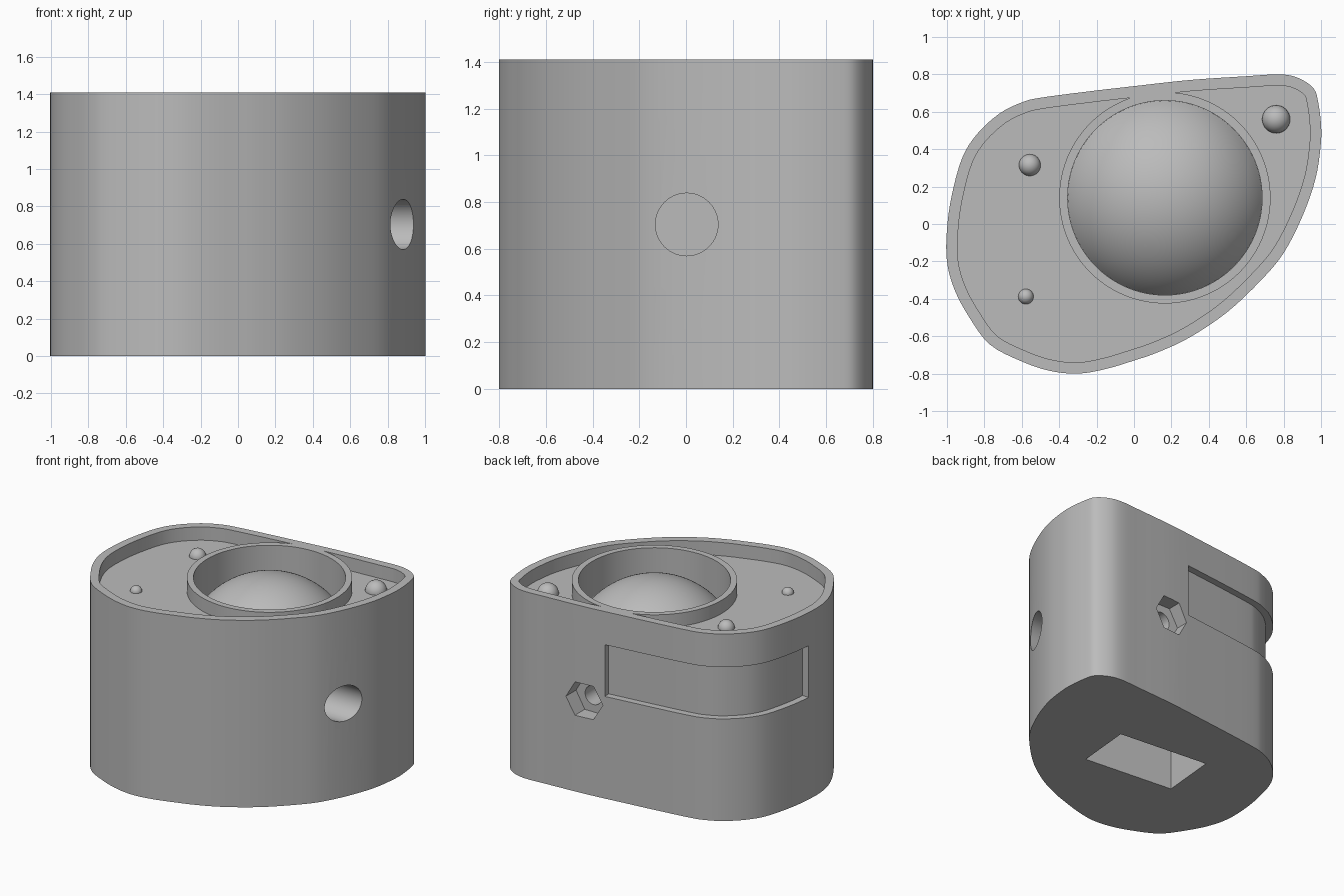
import bpy
import bmesh
from math import sin, cos, pi, radians
from mathutils import Matrix, Vector

if "Cube" in bpy.data.objects:
    bpy.data.objects.remove(bpy.data.objects["Cube"])

TOP, FLOOR, LIP = 1.41, 1.31, 0.06
WELL = Vector((0.165, 0.14))

grey = bpy.data.materials.new("plain_grey")
grey.use_nodes = True
grey.diffuse_color = (0.5, 0.5, 0.5, 1)
grey.node_tree.nodes["Principled BSDF"].inputs["Base Color"].default_value = (0.5, 0.5, 0.5, 1)


def make(name, bm):
    bmesh.ops.recalc_face_normals(bm, faces=bm.faces)
    mesh = bpy.data.meshes.new(name)
    bm.to_mesh(mesh)
    bm.free()
    mesh.materials.append(grey)
    obj = bpy.data.objects.new(name, mesh)
    bpy.context.collection.objects.link(obj)
    return obj


def prism(name, pts, z0, z1, matrix=None):
    """Extrude a flat outline along z, then place it."""
    bm = bmesh.new()
    face = bm.faces.new([bm.verts.new((p[0], p[1], z0)) for p in pts])
    new = bmesh.ops.extrude_face_region(bm, geom=[face])["geom"]
    bmesh.ops.translate(bm, vec=(0, 0, z1 - z0),
                        verts=[g for g in new if isinstance(g, bmesh.types.BMVert)])
    if matrix:
        bm.transform(matrix)
    return make(name, bm)


def ring_points(radius, count, centre=(0, 0)):
    return [(centre[0] + radius * cos(2 * pi * i / count),
             centre[1] + radius * sin(2 * pi * i / count)) for i in range(count)]


def cut(target, cutter):
    mod = target.modifiers.new("cut", "BOOLEAN")
    mod.operation, mod.solver, mod.object = "DIFFERENCE", "EXACT", cutter
    select(target)
    bpy.ops.object.modifier_apply(modifier=mod.name)
    bpy.data.objects.remove(cutter)


def select(obj):
    bpy.ops.object.select_all(action="DESELECT")
    obj.select_set(True)
    bpy.context.view_layer.objects.active = obj


def smooth(obj):
    select(obj)
    bpy.ops.object.shade_smooth_by_angle(angle=radians(30))


def spline(ctrl, steps):
    """Closed smooth curve through the control points."""
    out, n = [], len(ctrl)
    for i in range(n):
        a, b, c, d = (Vector(ctrl[(i + k) % n]) for k in (-1, 0, 1, 2))
        for s in range(steps):
            t = s / steps
            out.append(0.5 * (2 * b + (c - a) * t + (2 * a - 5 * b + 4 * c - d) * t ** 2
                              + (3 * b - a - 3 * c + d) * t ** 3))
    return out


def inset(pts, dist):
    """Move a counter-clockwise outline inwards."""
    out = []
    for i, p in enumerate(pts):
        t = (pts[(i + 1) % len(pts)] - pts[i - 1]).normalized()
        out.append(p + Vector((-t.y, t.x)) * dist)
    return out


# Body outline, counter-clockwise from the back corner
outline = spline([
    (.78, .80), (.6, .79), (.3, .77), (0, .737), (-.25, .708), (-.5, .675), (-.6, .65),
    (-.72, .59), (-.84, .48), (-.92, .35), (-.975, .15), (-1, -.03), (-1, -.2), (-.96, -.35),
    (-.88, -.5), (-.77, -.645), (-.6, -.735), (-.45, -.785), (-.3, -.8), (-.15, -.775),
    (0, -.73), (.13, -.685), (.3, -.605), (.5, -.47), (.68, -.3), (.8, -.155), (.9, .04),
    (.97, .24), (.998, .42), (1, .53), (.985, .65), (.96, .725), (.88, .78)], 4)
body = prism("body", outline, 0, TOP)

# Sunken top deck that leaves the outer lip and the round collar standing
deck = prism("deck_cutter", inset(outline, LIP), FLOOR, TOP + 0.2)
cut(deck, prism("collar_keeper", ring_points(0.565, 96, WELL), FLOOR - 0.1, TOP + 0.3))
cut(body, deck)
cut(body, prism("well_cutter", ring_points(0.52, 96, WELL), 1.0, TOP + 0.2))

# Slanted rectangular socket underneath
slot = [(-.355, -.21), (.355, -.21), (.355, .21), (-.355, .21)]
cut(body, prism("socket_cutter", slot, -0.1, 0.6,
                Matrix.Translation((-0.064, 0.05, 0)) @ Matrix.Rotation(radians(-5.2), 4, "Z")))

# Round hole in the left side
cut(body, prism("side_hole_cutter", ring_points(0.134, 64), 0.42, 1.2,
                Matrix.Translation((0, 0.003, 0.704)) @ Matrix.Rotation(pi / 2, 4, "Y")))

# Hexagonal recess with a screw hole in the back
into_back = Matrix.Translation((0.31, 0, 0.7)) @ Matrix.Rotation(-pi / 2, 4, "X")
cut(body, prism("hex_cutter", ring_points(0.145, 6), 0.66, 1.0, into_back))
cut(body, prism("screw_cutter", ring_points(0.07, 48), 0.38, 0.9, into_back))

# Shallow label panel wrapping round the back right corner
first = min(range(len(outline)), key=lambda i: (outline[i] - Vector((.12, .75))).length)
last = min(range(len(outline)), key=lambda i: (outline[i] - Vector((-1, -.05))).length)
outer = inset(outline, -0.05)[first:last + 1]
inner = inset(outline, 0.05)[first:last + 1]
cut(body, prism("panel_cutter", outer + inner[::-1], 0.77, 1.16))
smooth(body)

# Large dome inside the collar
bm = bmesh.new()
R = 0.6
arc = [bm.verts.new((R * sin(a), 0, R * cos(a))) for a in
       [radians(60) * i / 20 for i in range(21)]]
edges = [bm.edges.new(pair) for pair in zip(arc, arc[1:])]
bmesh.ops.spin(bm, geom=arc + edges, cent=(0, 0, 0), axis=(0, 0, 1),
               angle=2 * pi, steps=96, use_merge=True)
bmesh.ops.remove_doubles(bm, verts=bm.verts, dist=0.0005)
bmesh.ops.translate(bm, verts=bm.verts, vec=(WELL.x, WELL.y, TOP - 0.005 - R))
dome = make("dome", bm)
if dome.data.polygons[0].normal.z < 0:
    dome.data.flip_normals()
smooth(dome)

# Three studs on the deck
for name, x, y, r in (("large_stud", .76, .56, .075), ("medium_stud", -.557, .315, .058),
                      ("small_stud", -.578, -.388, .041)):
    bm = bmesh.new()
    bmesh.ops.create_uvsphere(bm, u_segments=32, v_segments=16, radius=r,
                              matrix=Matrix.Translation((x, y, FLOOR)))
    smooth(make(name, bm))
